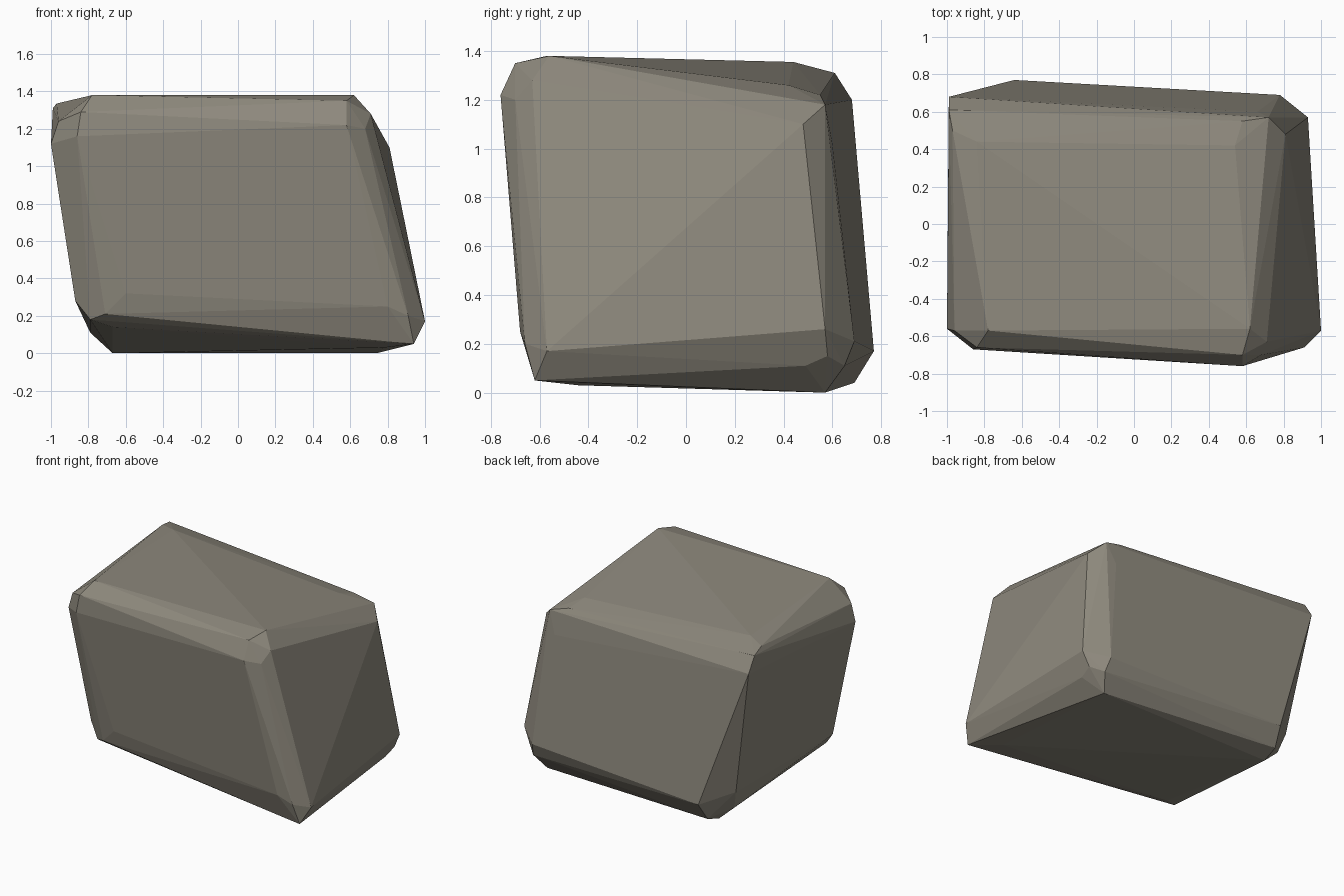
import bpy, bmesh, math

# Chipped corners of a skewed block: each holds the points of its worn facets
corners = {
    "front_right_top": [(0.58, -0.76, 1.22), (0.58, -0.70, 1.35), (0.62, -0.56, 1.38),
                        (0.75, -0.55, 1.15), (0.68, -0.70, 1.20), (0.71, -0.63, 1.28)],
    "front_left_top": [(-0.86, -0.67, 1.16), (-0.84, -0.66, 1.29), (-0.78, -0.57, 1.38),
                       (-1.00, -0.56, 1.12), (-0.96, -0.57, 1.24)],
    "back_left_top": [(-0.84, 0.44, 1.355), (-0.97, 0.50, 1.335), (-0.99, 0.61, 1.31),
                      (-0.99, 0.68, 1.20), (-0.85, 0.67, 1.05), (-0.99, 0.50, 1.20)],
    "back_right_top": [(0.54, 0.42, 1.26), (0.58, 0.55, 1.22), (0.72, 0.57, 1.18),
                       (0.81, 0.48, 1.10), (0.66, 0.60, 1.02)],
    "front_right_bottom": [(1.00, -0.57, 0.17), (0.80, -0.68, 0.25), (0.91, -0.66, 0.20),
                           (0.94, -0.62, 0.05), (0.78, -0.44, 0.03)],
    "front_left_bottom": [(-0.60, -0.60, 0.32), (-0.87, -0.48, 0.28), (-0.79, -0.52, 0.18),
                          (-0.71, -0.57, 0.21), (-0.67, -0.45, 0.14)],
    "back_left_bottom": [(-0.64, 0.77, 0.17), (-0.66, 0.69, 0.04), (-0.67, 0.57, 0.00),
                         (-0.79, 0.56, 0.11), (-0.83, 0.60, 0.25)],
    "back_right_bottom": [(0.93, 0.57, 0.26), (0.78, 0.69, 0.21), (0.80, 0.65, 0.11),
                          (0.88, 0.58, 0.15), (0.87, 0.49, 0.11), (0.74, 0.57, 0.00)],
}

# Stone skin wrapped around the corners, flat shaded
bm = bmesh.new()
for points in corners.values():
    for p in points:
        bm.verts.new(p)
hull = bmesh.ops.convex_hull(bm, input=bm.verts[:])
loose = {v for v in hull["geom_interior"] + hull["geom_unused"]
         if isinstance(v, bmesh.types.BMVert)}
bmesh.ops.delete(bm, geom=list(loose), context='VERTS')
bmesh.ops.dissolve_limit(bm, angle_limit=math.radians(1.5),
                         verts=bm.verts[:], edges=bm.edges[:])
bmesh.ops.recalc_face_normals(bm, faces=bm.faces[:])

mesh = bpy.data.meshes.new("boulder")
bm.to_mesh(mesh)
bm.free()

# Warm grey stone
stone = bpy.data.materials.new("warm_grey_stone")
stone.diffuse_color = (0.27, 0.25, 0.205, 1)
mesh.materials.append(stone)

boulder = bpy.data.objects.new("boulder", mesh)
bpy.context.collection.objects.link(boulder)
